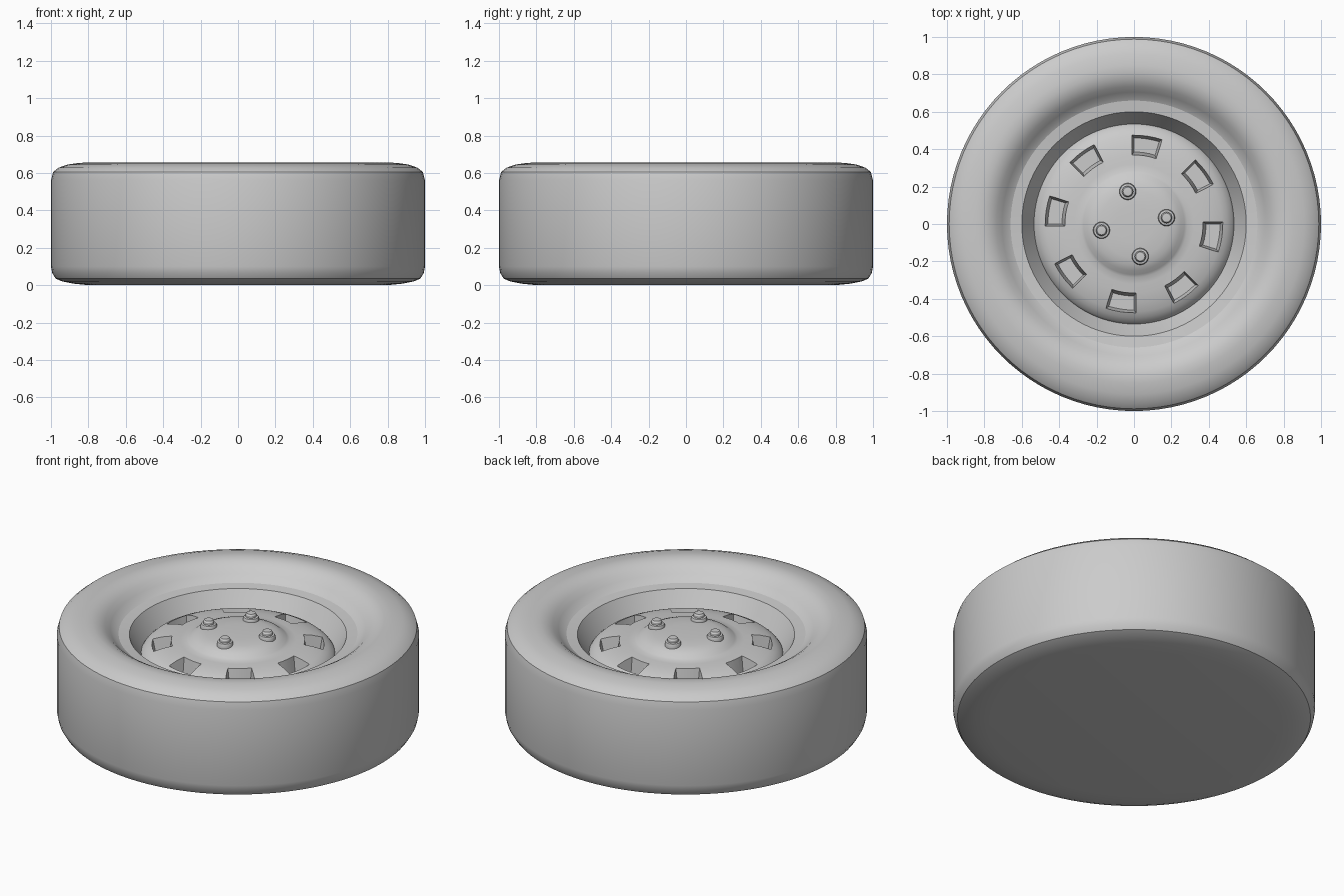
import bpy
import bmesh
from math import cos, sin, pi, radians

if "Cube" in bpy.data.objects:
    bpy.data.objects.remove(bpy.data.objects["Cube"])

SEGMENTS = 96

# One flat grey for the whole wheel
grey = bpy.data.materials.new("plain grey")
grey.use_nodes = True
colour = (0.6, 0.6, 0.6, 1)
grey.diffuse_color = colour
grey.node_tree.nodes["Principled BSDF"].inputs["Base Color"].default_value = colour


def add_object(name, bm):
    bmesh.ops.recalc_face_normals(bm, faces=bm.faces)
    mesh = bpy.data.meshes.new(name)
    bm.to_mesh(mesh)
    bm.free()
    mesh.materials.append(grey)
    obj = bpy.data.objects.new(name, mesh)
    bpy.context.collection.objects.link(obj)
    return obj


def activate(obj):
    bpy.ops.object.select_all(action="DESELECT")
    obj.select_set(True)
    bpy.context.view_layer.objects.active = obj


def smooth(obj, angle=30):
    activate(obj)
    bpy.ops.object.shade_smooth_by_angle(angle=radians(angle))


def lathe(name, profile, centre=(0, 0), segments=SEGMENTS):
    """Turn a (radius, height) profile round a vertical axis."""
    bm = bmesh.new()
    verts = [bm.verts.new((r, 0, z)) for r, z in profile]
    edges = [bm.edges.new(pair) for pair in zip(verts, verts[1:])]
    bmesh.ops.spin(bm, geom=verts + edges, cent=(0, 0, 0), axis=(0, 0, 1),
                   angle=2 * pi, steps=segments, use_merge=True)
    bmesh.ops.remove_doubles(bm, verts=bm.verts, dist=0.0001)
    bmesh.ops.translate(bm, verts=bm.verts, vec=(*centre, 0))
    return add_object(name, bm)


def slot_cutter(angle):
    """Tapered block with curved ends, wider at the top."""
    bm = bmesh.new()
    rings = []
    for z, inner, outer, half in ((0.43, 0.385, 0.46, 8.5), (0.56, 0.362, 0.49, 11)):
        sweep = [radians(angle + half * t) for t in (-1, -0.5, 0, 0.5, 1)]
        outline = [(outer, a) for a in sweep] + [(inner, a) for a in reversed(sweep)]
        rings.append([bm.verts.new((r * cos(a), r * sin(a), z)) for r, a in outline])
    for ring in rings:
        bm.faces.new(ring)
    low, high = rings
    for i in range(len(low)):
        bm.faces.new((low[i - 1], low[i], high[i], high[i - 1]))
    cutter = add_object("slot_cutter", bm)
    cutter.hide_render = True
    return cutter


# Tyre with a closed flat back and a bulging side wall
smooth(lathe("tyre", [
    (0, 0), (0.8, 0), (0.88, 0.008), (0.94, 0.02), (0.975, 0.035), (0.993, 0.065),
    (1, 0.1), (1, 0.56), (0.988, 0.605), (0.96, 0.628), (0.91, 0.645), (0.85, 0.654),
    (0.81, 0.655), (0.77, 0.645), (0.735, 0.625), (0.705, 0.597), (0.68, 0.574),
    (0.66, 0.563)]))

# Rim lip and sloping barrel
smooth(lathe("rim", [(0.66, 0.563), (0.6, 0.556), (0.57, 0.505), (0.53, 0.44)]))

# Domed wheel disc with a raised hub
disc = lathe("wheel_disc", [
    (0, 0.37), (0.54, 0.37), (0.54, 0.44), (0.525, 0.462), (0.5, 0.484), (0.47, 0.498),
    (0.42, 0.512), (0.37, 0.52), (0.32, 0.524), (0.285, 0.527), (0.27, 0.535),
    (0.25, 0.55), (0.22, 0.563), (0.18, 0.571), (0.1, 0.575), (0, 0.575)])

# Eight vent slots cut into the disc
for i in range(8):
    cutter = slot_cutter(36.5 + i * 45)
    cut = disc.modifiers.new("slot", "BOOLEAN")
    cut.object = cutter
    cut.operation = "DIFFERENCE"
    cut.solver = "EXACT"
    activate(disc)
    bpy.ops.object.modifier_apply(modifier=cut.name)
    bpy.data.objects.remove(cutter)
smooth(disc, 35)

# Four wheel bolts with a collar and a rounded head
for i in range(4):
    angle = radians(11 + i * 90)
    smooth(lathe(f"wheel_bolt_{i + 1}", [
        (0.045, 0.56), (0.045, 0.583), (0.041, 0.59), (0.03, 0.592), (0.03, 0.605),
        (0.024, 0.614), (0, 0.616)],
        centre=(0.177 * cos(angle), 0.177 * sin(angle)), segments=24))
